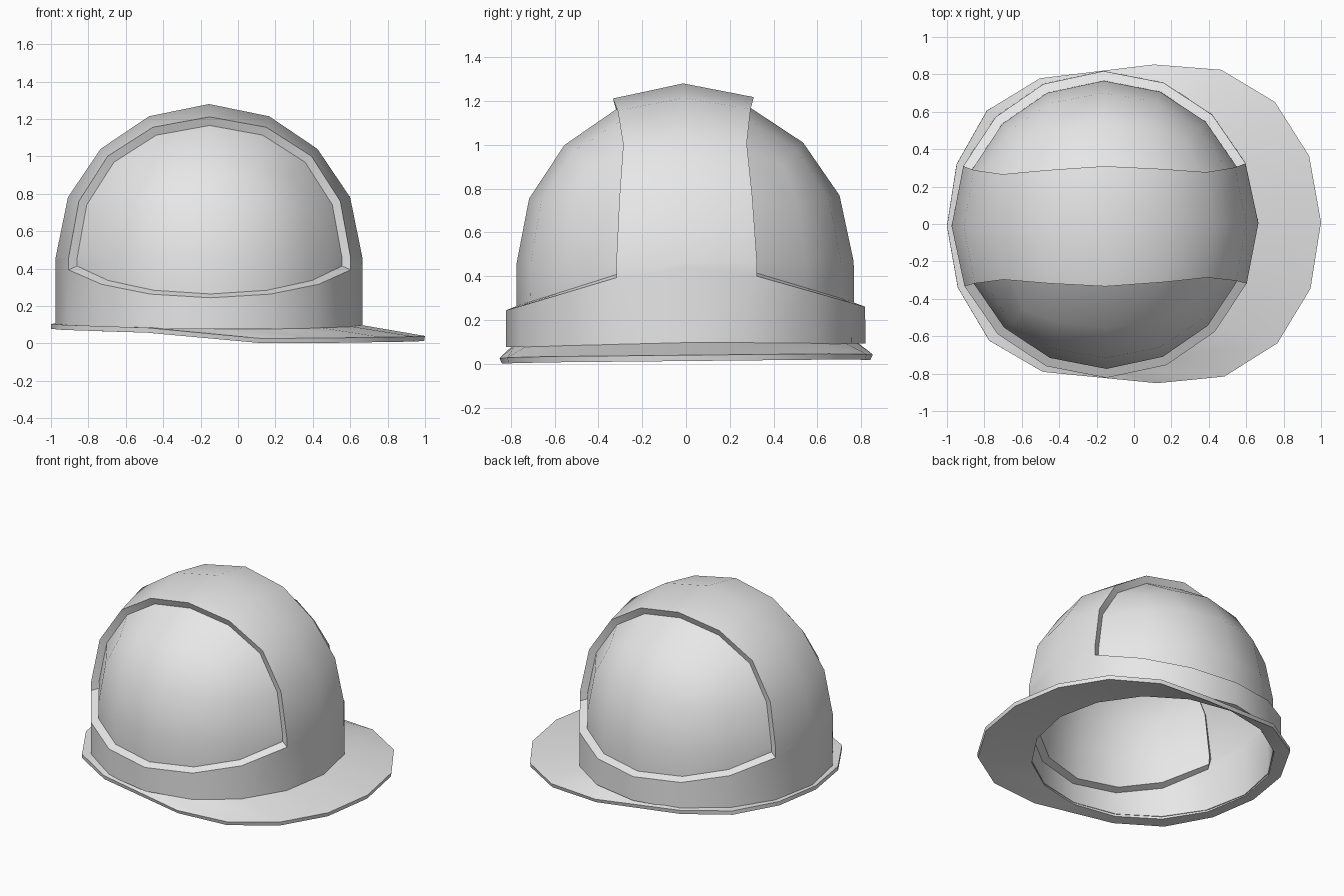
import bpy, bmesh, math
from mathutils import Vector, Euler

cube = bpy.data.objects.get("Cube")
if cube:
    bpy.data.objects.remove(cube, do_unlink=True)

CENTRE_X, EQUATOR, RADIUS, WALL = -0.155, 0.46, 0.82, 0.05

grey = bpy.data.materials.new("light_grey")
grey.use_nodes = True
grey.diffuse_color = (0.8, 0.8, 0.8, 1)
grey.node_tree.nodes["Principled BSDF"].inputs["Base Color"].default_value = grey.diffuse_color


def add_object(name, mesh):
    obj = bpy.data.objects.new(name, mesh)
    bpy.context.collection.objects.link(obj)
    bpy.context.view_layer.objects.active = obj
    bpy.ops.object.select_all(action="DESELECT")
    obj.select_set(True)
    return obj


def finish(obj, thickness):
    obj.data.materials.append(grey)
    shell = obj.modifiers.new("thickness", "SOLIDIFY")
    shell.thickness = thickness
    shell.offset = -1
    bpy.ops.object.modifier_apply(modifier=shell.name)
    bpy.ops.object.shade_smooth_by_angle(angle=math.radians(32))
    obj.rotation_euler = Euler((0.01, 0, 0.01))


# Round cube: the base grid of the helmet dome
mesh = bpy.data.meshes.new("helmet_shell")
bm = bmesh.new()
bmesh.ops.create_cube(bm, size=2)
bm.to_mesh(mesh)
bm.free()
helmet = add_object("helmet_shell", mesh)
sub = helmet.modifiers.new("round", "SUBSURF")
sub.levels = 2
bpy.ops.object.modifier_apply(modifier=sub.name)

bm = bmesh.new()
bm.from_mesh(helmet.data)
for v in bm.verts:
    v.co = v.co.normalized() * RADIUS
bmesh.ops.delete(bm, geom=[v for v in bm.verts if v.co.z < -0.01], context="VERTS")
for v in bm.verts:
    v.co.z += EQUATOR


# Straight sides: a sloped row under the equator, then the lower band
def extend_down(height):
    rim = [e for e in bm.edges if e.is_boundary]
    new = bmesh.ops.extrude_edge_only(bm, edges=rim)["geom"]
    for v in new:
        if isinstance(v, bmesh.types.BMVert):
            v.co.z = height(v.co)


extend_down(lambda co: min(0.44, 0.49 - 0.29 * abs(co.y)))
extend_down(lambda co: 0.085)
bmesh.ops.recalc_face_normals(bm, faces=bm.faces[:])

# Recessed side panels, leaving the central strip and lower band raised
panels = [f for f in bm.faces
          if all(abs(v.co.y) > 0.2 and v.co.z > 0.15 for v in f.verts)]
new = bmesh.ops.extrude_face_region(bm, geom=panels)["geom"]
bmesh.ops.delete(bm, geom=panels, context="FACES")
for v in new:
    if isinstance(v, bmesh.types.BMVert):
        axis = Vector((0, 0, min(v.co.z, EQUATOR)))
        v.co -= (v.co - axis).normalized() * WALL
        if v.co.z < EQUATOR - 0.01:
            v.co.z += 0.02
bmesh.ops.recalc_face_normals(bm, faces=bm.faces[:])
bm.to_mesh(helmet.data)
bm.free()
helmet.location.x = CENTRE_X
finish(helmet, WALL)

# Brim: wide on the left side, a narrow flange on the other
half = [(1.0, 0, 0.04), (0.94, 0.355, 0.04), (0.76, 0.645, 0.04),
        (0.475, 0.82, 0.037), (0.115, 0.852, 0.035), (-0.495, 0.785, 0.092),
        (-0.78, 0.615, 0.1), (-0.945, 0.33, 0.103), (-1.0, 0, 0.105)]
outline = half + [(x, -y, z) for x, y, z in half[-2:0:-1]]
count = len(outline)
bm = bmesh.new()
outer = [bm.verts.new(p) for p in outline]
inner = []
for i in range(count):
    a = math.tau * i / count
    inner.append(bm.verts.new((CENTRE_X + 0.775 * math.cos(a), 0.775 * math.sin(a),
                               0.105 - 0.012 * abs(math.sin(a)))))
for i in range(count):
    j = (i + 1) % count
    bm.faces.new((inner[i], outer[i], outer[j], inner[j]))
mesh = bpy.data.meshes.new("brim")
bm.to_mesh(mesh)
bm.free()
finish(add_object("brim", mesh), 0.027)
